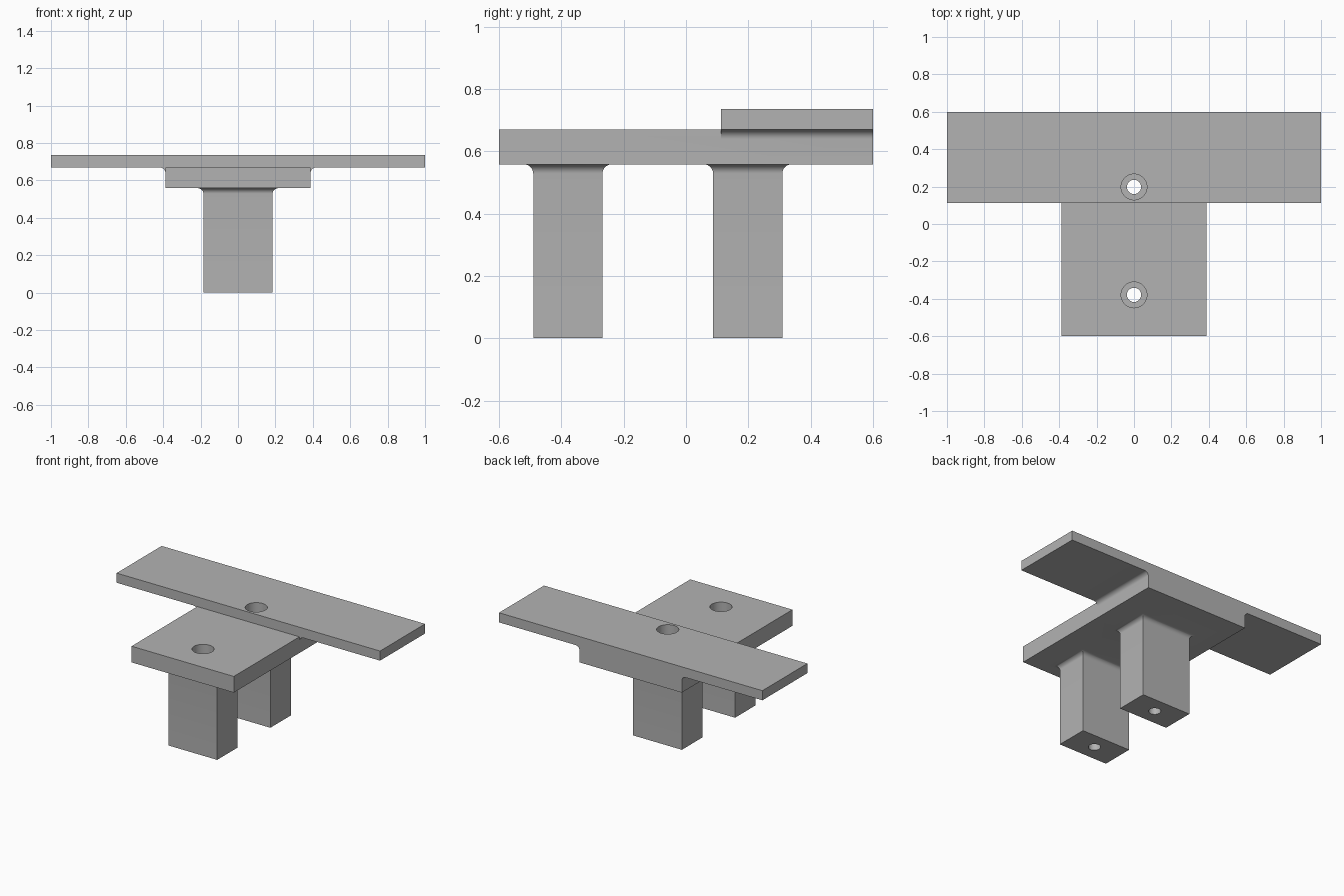
import bpy, bmesh
from math import sin, cos, pi

if "Cube" in bpy.data.objects:
    bpy.data.objects.remove(bpy.data.objects["Cube"], do_unlink=True)

LENGTH = 0.6            # half depth
PLATE_W, PLATE_Z0, PLATE_Z1 = 0.388, 0.558, 0.669
BAR_FRONT, BAR_TOP = 0.112, 0.735
LEG_W, LEG_D = 0.185, 0.111
LEG_CENTRES = (-0.379, 0.198)
FILLET = 0.03
STEPS = 8

grey = bpy.data.materials.new("grey")
grey.use_nodes = True
colour = (0.45, 0.45, 0.45, 1)
grey.diffuse_color = colour
grey.node_tree.nodes["Principled BSDF"].inputs["Base Color"].default_value = colour


def loft(name, rings):
    """Skin a stack of equal-sized rings and cap both ends."""
    bm = bmesh.new()
    loops = [[bm.verts.new(p) for p in ring] for ring in rings]
    for a, b in zip(loops, loops[1:]):
        for i in range(len(a)):
            j = (i + 1) % len(a)
            bm.faces.new((a[i], a[j], b[j], b[i]))
    bm.faces.new(loops[0])
    bm.faces.new(loops[-1])
    bmesh.ops.recalc_face_normals(bm, faces=bm.faces)
    mesh = bpy.data.meshes.new(name)
    bm.to_mesh(mesh)
    bm.free()
    mesh.materials.append(grey)
    ob = bpy.data.objects.new(name, mesh)
    bpy.context.collection.objects.link(ob)
    return ob


def rectangle(cy, hx, hy, z):
    return [(-hx, cy - hy, z), (hx, cy - hy, z), (hx, cy + hy, z), (-hx, cy + hy, z)]


def circle(cy, r, z, n=48):
    return [(r * cos(2 * pi * i / n), cy + r * sin(2 * pi * i / n), z) for i in range(n)]


def fillet(top):
    """Outward offset and height along a concave fillet ending under a face."""
    angles = [pi / 2 * i / STEPS for i in range(STEPS + 1)]
    return [(FILLET * (1 - cos(a)), top - FILLET * (1 - sin(a))) for a in angles]


def combine(base, part, operation):
    mod = base.modifiers.new(operation.lower(), "BOOLEAN")
    mod.operation, mod.solver, mod.object = operation, "EXACT", part
    bpy.context.view_layer.objects.active = base
    bpy.ops.object.modifier_apply(modifier=mod.name)
    bpy.data.objects.remove(part, do_unlink=True)


# Long base plate
body = loft("bracket_body", [rectangle(0, PLATE_W, LENGTH, z) for z in (PLATE_Z0, PLATE_Z1)])

# Wide crossbar with filleted T section
half = [(PLATE_W, PLATE_Z0)] + [(PLATE_W + d, z) for d, z in fillet(PLATE_Z1)]
half += [(1, PLATE_Z1), (1, BAR_TOP)]
section = half + [(-x, z) for x, z in reversed(half)]
bar = loft("crossbar", [[(x, y, z) for x, z in section] for y in (BAR_FRONT, LENGTH)])
combine(body, bar, "UNION")

# Legs flaring into the plate
for cy in LEG_CENTRES:
    flare = fillet(PLATE_Z0)
    outline = [(0, 0)] + flare + [(flare[-1][0], PLATE_Z0 + 0.04)]
    leg = loft("leg", [rectangle(cy, LEG_W + d, LEG_D + d, z) for d, z in outline])
    combine(body, leg, "UNION")

# Stepped screw holes down through each leg
for cy in LEG_CENTRES:
    steps = [(0.038, -0.1), (0.038, 0.15), (0.069, 0.15), (0.069, 0.9)]
    drill = loft("screw_hole", [circle(cy, r, z) for r, z in steps])
    combine(body, drill, "DIFFERENCE")

bpy.ops.object.select_all(action="DESELECT")
body.select_set(True)
bpy.context.view_layer.objects.active = body
bpy.ops.object.shade_smooth_by_angle(angle=pi / 6)
